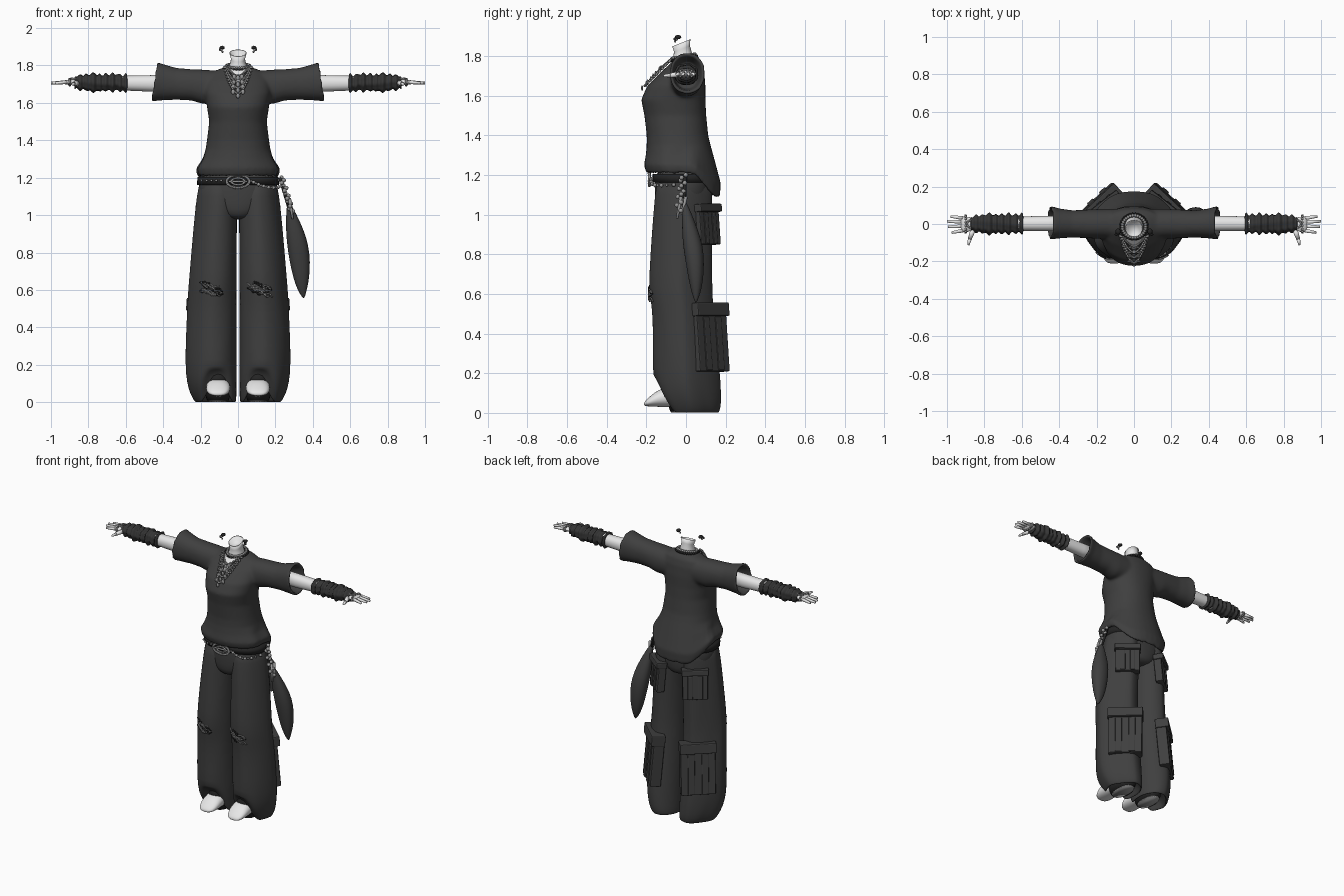
import bpy, bmesh, random
from math import sin, cos, pi, radians, exp
from mathutils import Vector, Matrix

random.seed(4)
cube = bpy.data.objects.get("Cube")
if cube:
    bpy.data.objects.remove(cube)


def material(name, v):
    m = bpy.data.materials.new(name)
    m.use_nodes = True
    m.diffuse_color = (v, v, v, 1)
    m.node_tree.nodes["Principled BSDF"].inputs["Base Color"].default_value = (v, v, v, 1)
    return m


CLOTH = material("charcoal cloth", 0.05)
KNIT = material("dark knit", 0.036)
LEATHER = material("black leather", 0.018)
METAL = material("grey metal", 0.3)
SKIN = material("pale surface", 0.8)


def leg_pull(u, v):
    """Flatten the outer corners of a leg section."""
    return 1 - max(u, 0) * (.36 * v if v > 0 else -.2 * v)


def loft(bm, axis, rings, n=36, p=2.2, ripple=0.0, pull=None):
    """Skin rings of (position, a min, a max, b min, b max) along an axis, with capped ends."""
    loops = []
    for pos, a0, a1, b0, b1 in rings:
        loop = []
        for i in range(n):
            t = 2 * pi * i / n
            u = abs(cos(t)) ** (2 / p) * (1 if cos(t) > 0 else -1)
            v = abs(sin(t)) ** (2 / p) * (1 if sin(t) > 0 else -1)
            k = (1 + ripple * sin(7 * t + pos * 14)) * (pull(u, v) if pull else 1)
            a = (a0 + a1) / 2 + k * u * (a1 - a0) / 2
            b = (b0 + b1) / 2 + k * v * (b1 - b0) / 2
            co = {"x": (pos, a, b), "y": (a, pos, b), "z": (a, b, pos)}[axis]
            loop.append(bm.verts.new(co))
        loops.append(loop)
    for l0, l1 in zip(loops, loops[1:]):
        for i in range(n):
            bm.faces.new((l0[i], l0[(i + 1) % n], l1[(i + 1) % n], l1[i]))
    bm.faces.new(loops[0])
    bm.faces.new(loops[-1])


def rod(bm, a, b, r1, r2, n=10):
    a, b = Vector(a), Vector(b)
    d = b - a
    m = Matrix.Translation((a + b) / 2) @ d.to_track_quat("Z", "Y").to_matrix().to_4x4()
    bmesh.ops.create_cone(bm, cap_ends=True, segments=n, radius1=r1, radius2=r2, depth=d.length, matrix=m)


def bead(bm, p, r, scale=(1, 1, 1)):
    m = Matrix.Translation(p) @ Matrix.Diagonal((*scale, 1))
    bmesh.ops.create_icosphere(bm, subdivisions=2, radius=r, matrix=m)


def finish(bm, name, mat, mirror=False, subsurf=0, smooth=True):
    bmesh.ops.recalc_face_normals(bm, faces=bm.faces[:])
    me = bpy.data.meshes.new(name)
    bm.to_mesh(me)
    bm.free()
    me.materials.append(mat)
    for f in me.polygons:
        f.use_smooth = smooth
    ob = bpy.data.objects.new(name, me)
    bpy.context.collection.objects.link(ob)
    if mirror:
        ob.modifiers.new("Mirror", "MIRROR").use_mirror_merge = False
    if subsurf:
        s = ob.modifiers.new("Subdivision", "SUBSURF")
        s.levels = s.render_levels = subsurf
    return ob


def clamp(v):
    return max(0.0, min(1.0, v))


# Shirt: torso and hollow sleeves fused into one soft skin
bm = bmesh.new()
loft(bm, "z", [(z, -w, w, f, b) for z, w, f, b in (
    (1.26, .19, -.17, .14), (1.205, .207, -.187, .158), (1.215, .219, -.202, .172), (1.25, .224, -.212, .175),
    (1.3, .192, -.203, .142), (1.35, .174, -.198, .124), (1.4, .166, -.198, .112), (1.5, .154, -.21, .102),
    (1.58, .166, -.226, .098), (1.65, .177, -.195, .098), (1.72, .175, -.125, .092), (1.765, .14, -.075, .08),
    (1.79, .075, -.06, .06))])
for v in bm.verts:
    if v.co.z < 1.3:      # hem slouches at the back
        v.co.z -= clamp((v.co.y - .04) / .1) * .12 * clamp((1.31 - v.co.z) / .08)
        v.co.x *= 1 + .03 * sin(v.co.y * 40)
for s in (1, -1):
    loft(bm, "x", [(s * x, f, b, lo, hi) for x, f, b, lo, hi in (
        (.08, -.08, .08, 1.6, 1.77), (.19, -.078, .08, 1.595, 1.778), (.25, -.076, .077, 1.613, 1.78),
        (.33, -.072, .073, 1.617, 1.787), (.4, -.077, .083, 1.613, 1.803), (.45, -.083, .098, 1.608, 1.818),
        (.451, -.067, .082, 1.624, 1.802), (.36, -.055, .058, 1.635, 1.77))])
for v in bm.verts:
    if abs(v.co.x) > .38:     # slanted cuffs
        v.co.x -= (v.co.z - 1.71) * .15 * (1 if v.co.x > 0 else -1)
shirt = finish(bm, "shirt", CLOTH)
r = shirt.modifiers.new("Fuse", "REMESH")
r.mode, r.voxel_size, r.use_smooth_shade = "VOXEL", .009, True
r = shirt.modifiers.new("Soften", "SMOOTH")
r.factor, r.iterations = .5, 8

# Trousers: wide legs with an arched front hem, and a hip section
bm = bmesh.new()
loft(bm, "z", [(.08, .04, .2, -.09, .13), (.002, .02, .22, -.1, .155), (0, .015, .228, -.108, .162),
               (.006, .01, .235, -.116, .17), (.04, .008, .255, -.135, .178),
               (.1, .007, .274, -.16, .177), (.2, .007, .285, -.17, .172), (.4, .008, .279, -.165, .147),
               (.55, .008, .27, -.172, .137), (.62, .007, .266, -.19, .132), (.8, .007, .252, -.18, .132),
               (1, .006, .233, -.165, .132), (1.1, .002, .221, -.157, .132), (1.21, .002, .207, -.145, .13)],
     n=48, p=2.2, ripple=.008, pull=leg_pull)
for v in bm.verts:
    if v.co.z < .2:
        lift = clamp((-.05 - v.co.y) / .08) * exp(-((v.co.x - .105) / .085) ** 4)
        v.co.z += .16 * lift * (.2 - v.co.z) / .2
finish(bm, "trouser_legs", CLOTH, mirror=True, subsurf=1)
bm = bmesh.new()
loft(bm, "z", [(.975, -.04, .04, -.12, .1), (1, -.13, .13, -.15, .125), (1.06, -.205, .205, -.158, .132),
               (1.14, -.214, .214, -.158, .135), (1.25, -.205, .205, -.16, .132)])
finish(bm, "trouser_hips", CLOTH, subsurf=1)


# Cargo pockets on the outer back corner of each leg
def pocket(name, centre, yaw, w, h, d):
    bm = bmesh.new()
    base = Matrix.Translation(centre) @ Matrix.Rotation(-yaw, 4, "Z") @ Matrix.Rotation(radians(5), 4, "X")
    parts = [((0, -d / 2, 0), (w, d, h)), ((0, -d / 2 + .008, h * .42), (w + .012, d + .02, h * .2))]
    parts += [((x * w, .002, -h * .09), (w * .2, .012, h * .8)) for x in (-.2, .2)]
    for off, size in parts:
        bmesh.ops.create_cube(bm, size=1, matrix=base @ Matrix.Translation(off) @ Matrix.Diagonal((*size, 1)))
    ob = finish(bm, name, CLOTH, mirror=True, smooth=False)
    b = ob.modifiers.new("Bevel", "BEVEL")
    b.width, b.segments = .006, 2


pocket("lower_pockets", (.19, .137, .38), radians(43), .22, .34, .07)
pocket("upper_pockets", (.156, .122, .95), radians(38), .16, .2, .05)

# Ripped knees: loose threads over small openings
for name, mat, count in (("knee_threads", METAL, 16), ("knee_rips", LEATHER, 9)):
    bm = bmesh.new()
    for side, start in ((-1, -.45), (1, -.7)):
        for i in range(count):
            u0, z = start + random.uniform(0, .75), random.uniform(-.028, .028)
            pts = []
            for k in range(4):
                u = u0 + k * .11
                v = -(1 - abs(u) ** 2.2) ** (1 / 2.2)
                f = leg_pull(u, v) * 1.01
                pts.append((side * (.137 + .13 * f * u), -.028 + .158 * f * v,
                            .6 + z - u * .035 * side + .008 * sin(k * 2 + i)))
            for a, b in zip(pts, pts[1:]):
                rod(bm, a, b, .004, .004, 6)
    finish(bm, name, mat)

# Shoes: pale toes, dark uppers inside the hems and grey soles
bm = bmesh.new()
loft(bm, "y", [(-.212, .09, .125, .038, .05), (-.205, .065, .15, .034, .062), (-.18, .048, .165, .032, .085),
               (-.14, .04, .172, .03, .118), (-.08, .042, .17, .03, .135), (.04, .055, .155, .03, .13)], n=24)
finish(bm, "shoe_toes", SKIN, mirror=True, subsurf=1)
bm = bmesh.new()
loft(bm, "z", [(.008, .05, .165, -.08, .1), (.04, .04, .175, -.09, .11), (.1, .03, .185, -.125, .11),
               (.17, .04, .18, -.125, .1)], n=24)
finish(bm, "shoe_uppers", LEATHER, mirror=True)
bm = bmesh.new()
loft(bm, "z", [(.002, .06, .155, -.075, .11), (.009, .058, .157, -.077, .112)], n=24)
finish(bm, "shoe_soles", METAL, mirror=True)

# Neck with a slanted hollow top, and the skin showing in the neckline
bm = bmesh.new()
loft(bm, "z", [(1.73, -.07, .07, -.08, .05), (1.785, -.05, .05, -.068, .038), (1.835, -.037, .037, -.06, .02),
               (1.868, -.046, .046, -.07, .022), (1.868, -.041, .041, -.065, .017), (1.845, -.03, .03, -.055, .01)])
for v in bm.verts:
    if v.co.z > 1.82:
        v.co.z += (v.co.y + .02) * .4
finish(bm, "neck", SKIN)


def chest(x, z):
    return -.068 - (1.79 - z) * .93 + x * x * 2.2


bm = bmesh.new()
rows = []
for i in range(9):
    z = 1.785 - i * .009
    w = .054 * (1 - i / 9)
    rows.append([bm.verts.new((w * u / 4, chest(w * u / 4, z) - .004, z)) for u in range(-4, 5)])
for a, b in zip(rows, rows[1:]):
    for i in range(8):
        bm.faces.new((a[i], b[i], b[i + 1], a[i + 1]))
finish(bm, "neckline_skin", SKIN)

# Necklaces: beaded chains with pendants, and a two-tone collar
for width, drop, size in ((.058, .045, .006), (.066, .08, .007), (.072, .11, .007), (.075, .14, .007)):
    bm = bmesh.new()
    for i in range(27):
        t = i / 13 - 1
        z = 1.79 - drop * (1 - abs(t) ** 1.8)
        bead(bm, (width * t, chest(width * t, z) - .009, z), size)
    for t in (-.35, 0, .35):
        z = 1.778 - drop * (1 - abs(t) ** 1.8)
        bead(bm, (width * t, chest(width * t, z) - .012, z), .011, (1, .5, 1.3))
    finish(bm, "necklace", METAL)
for name, mat, r, h in (("collar_cord", LEATHER, .07, 1.788), ("collar_beads", METAL, .062, 1.797)):
    bm = bmesh.new()
    for i in range(30):
        t = i * pi / 15
        bead(bm, (r * cos(t), -.014 + r * .95 * sin(t), h + .012 * sin(t)), .009)
    finish(bm, name, mat)

# Floating earrings
for name, mat, off, size in (("earring_studs", LEATHER, 0, .012), ("earring_drops", METAL, .012, .008)):
    bm = bmesh.new()
    bead(bm, (.085 + off * .5, -.04 - off, 1.895 - off), size, (1.2, 1.4, .9))
    bead(bm, (.095 - off, -.055, 1.885 - off), size * .7)
    finish(bm, name, mat, mirror=True)

# Arms, wrinkled arm warmers and hands
bm = bmesh.new()
loft(bm, "x", [(.3, -.04, .045, 1.66, 1.752), (.46, -.038, .044, 1.66, 1.748), (.6, -.036, .04, 1.666, 1.745),
               (.8, -.028, .03, 1.68, 1.735), (.87, -.032, .034, 1.692, 1.728)], n=24)
finish(bm, "arms", SKIN, mirror=True)
bm = bmesh.new()
rings = []
for i in range(31):
    x = .59 + i * .0095
    r = .046 + .007 * sin(i * 1.7) + random.uniform(-.005, .005) - .013 * max(0, i - 20) / 10
    c = 1.708 + random.uniform(-.005, .005)
    rings.append((x, -r * 1.1, r * 1.15, c - r, c + r))
loft(bm, "x", rings, n=24, ripple=.06)
finish(bm, "arm_warmers", KNIT, mirror=True, subsurf=1)
bm = bmesh.new()
loft(bm, "x", [(.85, -.03, .032, 1.695, 1.727), (.89, -.042, .038, 1.696, 1.726), (.925, -.043, .04, 1.698, 1.722)], n=20)
for y0, y1, tip in ((-.035, -.046, .975), (-.012, -.015, .995), (.011, .014, 1.0), (.032, .04, .98)):
    rod(bm, (.915, y0, 1.711), (tip, y1, 1.706), .011, .007)
rod(bm, (.86, -.03, 1.708), (.878, -.08, 1.702), .015, .011)
rod(bm, (.878, -.08, 1.702), (.886, -.113, 1.7), .011, .006)
finish(bm, "hands", SKIN, mirror=True)
bm = bmesh.new()
for i in range(14):
    t = i * pi / 7
    bead(bm, (.9, .045 * cos(t), 1.711 + .017 * sin(t)), .007)
    bead(bm, (.872 + .02 * cos(t), .02 * sin(t), 1.73), .006)
finish(bm, "hand_chains", METAL, mirror=True)

# Belt, studs, oval buckle and hip chain
bm = bmesh.new()
loft(bm, "z", [(1.162, -.219, .219, -.167, .142), (1.205, -.217, .217, -.168, .142)], p=2.3)
finish(bm, "belt", LEATHER)
bm = bmesh.new()
for i in range(44):
    t = 2 * pi * i / 44
    bead(bm, (.06 * cos(t), -.185, 1.18 + .034 * sin(t)), .008)
    bead(bm, (.035 * cos(t), -.185, 1.18 + .018 * sin(t)), .006)
rod(bm, (-.05, -.183, 1.18), (.05, -.183, 1.18), .006, .006)
finish(bm, "buckle", METAL)
bm = bmesh.new()
for i in range(13):
    t = i / 12
    bead(bm, (.07 + .16 * t, -.175 + .16 * t ** 4, 1.182 - .035 * sin(t * 2.2)), .01 if i % 2 else .007)
for i in range(5):
    bead(bm, (-.09 - i * .026, -.167 + .0012 * i ** 3, 1.185), .007)
finish(bm, "belt_chain", METAL)

# Hanging tail with its strap and charms
bm = bmesh.new()
loft(bm, "z", [(1.07, .262, .278, -.02, 0), (1, .257, .315, -.02, .03), (.92, .256, .352, -.02, .062),
               (.84, .262, .377, -.015, .087), (.75, .276, .387, 0, .092), (.66, .296, .381, .015, .086),
               (.6, .318, .368, .03, .072), (.555, .346, .356, .046, .054)], n=24)
finish(bm, "hanging_tail", CLOTH, subsurf=1)
bm = bmesh.new()
rod(bm, (.225, -.005, 1.2), (.27, -.01, 1.05), .01, .01)
finish(bm, "tail_strap", LEATHER)
bm = bmesh.new()
for i in range(14):
    t = i / 13
    bead(bm, (.232 + .055 * t + .009 * sin(i * 2), -.015 - .02 * t + .014 * cos(i * 2), 1.2 - .18 * t), .012)
for y, z in ((-.045, .98), (-.02, 1.0)):
    rod(bm, (.275, y + .02, 1.09), (.292, y, z), .009, .006)
finish(bm, "tail_charms", METAL)
